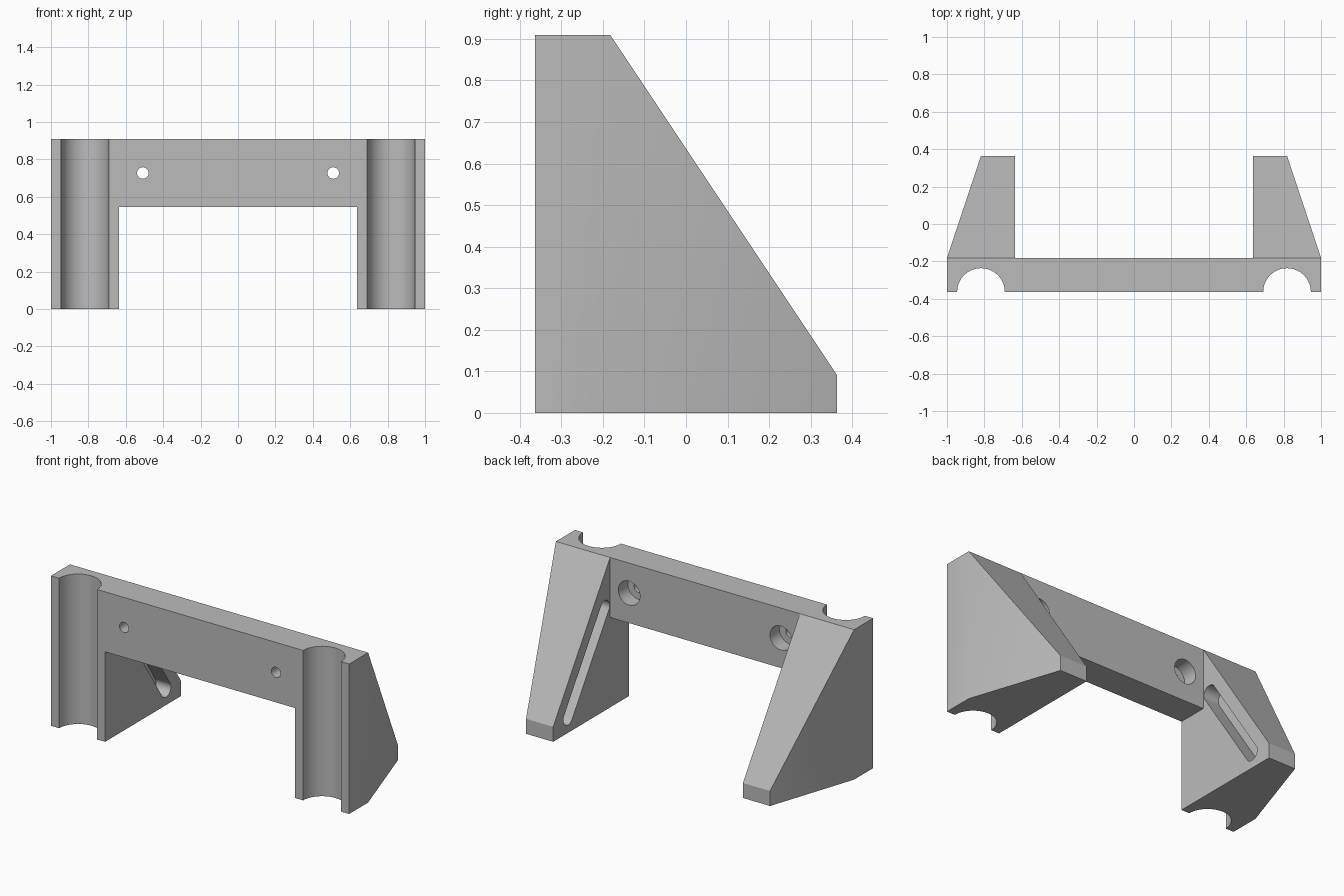
import bpy, bmesh, math
from mathutils import Matrix, Vector

U = 1 / 55                      # one design unit
HALF, INNER, HOLE_X = 55 * U, 35 * U, 28 * U
HEIGHT, BAR_BOTTOM = 50 * U, 30 * U
FRONT, SEAM, BACK = -20 * U, -10 * U, 20 * U

cube = bpy.data.objects.get("Cube")
if cube:
    bpy.data.objects.remove(cube, do_unlink=True)

grey = bpy.data.materials.new("plain grey")
grey.use_nodes = True
COLOUR = (0.5, 0.5, 0.5, 1)
grey.diffuse_color = COLOUR
grey.node_tree.nodes["Principled BSDF"].inputs["Base Color"].default_value = COLOUR


def finish(name, bm):
    bmesh.ops.recalc_face_normals(bm, faces=bm.faces)
    mesh = bpy.data.meshes.new(name)
    bm.to_mesh(mesh)
    bm.free()
    mesh.materials.append(grey)
    obj = bpy.data.objects.new(name, mesh)
    bpy.context.collection.objects.link(obj)
    return obj


def prism(name, points, direction):
    """Extrude a flat outline into a solid."""
    bm = bmesh.new()
    face = bm.faces.new([bm.verts.new(p) for p in points])
    top = bmesh.ops.extrude_face_region(bm, geom=[face])["geom"]
    verts = [g for g in top if isinstance(g, bmesh.types.BMVert)]
    bmesh.ops.translate(bm, verts=verts, vec=direction)
    return finish(name, bm)


def cylinder(name, radius, start, end, sides=64):
    start, end = Vector(start), Vector(end)
    axis = end - start
    turn = axis.to_track_quat("Z", "Y").to_matrix().to_4x4()
    bm = bmesh.new()
    bmesh.ops.create_cone(bm, cap_ends=True, segments=sides, radius1=radius,
                          radius2=radius, depth=axis.length,
                          matrix=Matrix.Translation((start + end) / 2) @ turn)
    return finish(name, bm)


def combine(body, tool, operation):
    bpy.context.view_layer.objects.active = body
    mod = body.modifiers.new(operation.title(), "BOOLEAN")
    mod.operation, mod.solver, mod.object = operation, "EXACT", tool
    bpy.ops.object.modifier_apply(modifier=mod.name)
    bpy.data.objects.remove(tool, do_unlink=True)


def gusset(side):
    """Tapered brace behind each upright."""
    bm = bmesh.new()
    for y, outer, top in ((SEAM, HALF, HEIGHT), (BACK, 45 * U, 5 * U)):
        for x in (INNER, outer):
            for z in (0, top):
                bm.verts.new((side * x, y, z))
    bmesh.ops.convex_hull(bm, input=bm.verts)
    bmesh.ops.dissolve_limit(bm, angle_limit=0.01, verts=bm.verts, edges=bm.edges)
    return finish("gusset", bm)


def slot_cutter(side):
    """Round-ended slot parallel to the sloping edge of the gusset."""
    along = Vector((0, 2, -3)).normalized()
    across = Vector((0, 3, 2)).normalized()
    radius, sides = 2.5 * U, 24
    centre = across * 0.235
    points = []
    for end, sign in ((0.09 - radius, 1), (-0.635 + radius, -1)):
        for i in range(sides + 1):
            a = math.pi * i / sides
            points.append(centre + along * (end + sign * radius * math.sin(a))
                          + across * (sign * radius * math.cos(a)))
    start = Vector((side * (INNER - U), 0, 0))
    return prism("slot_cutter", [p + start for p in points], (side * 6.5 * U, 0, 0))


# Front frame: two uprights joined by a crossbar
outline = [(-HALF, 0), (-INNER, 0), (-INNER, BAR_BOTTOM), (INNER, BAR_BOTTOM),
           (INNER, 0), (HALF, 0), (HALF, HEIGHT), (-HALF, HEIGHT)]
bracket = prism("bracket", [(x, FRONT, z) for x, z in outline], (0, SEAM - FRONT, 0))

for side in (-1, 1):
    combine(bracket, gusset(side), "UNION")
    # Half-round channel down the front of the upright
    x = side * 45 * U
    combine(bracket, cylinder("channel", 7 * U, (x, FRONT, -U), (x, FRONT, HEIGHT + U)),
            "DIFFERENCE")
    # Screw hole with a wide recess behind
    x, z = side * HOLE_X, 40 * U
    combine(bracket, cylinder("hole", 1.7 * U, (x, FRONT - U, z), (x, SEAM + U, z), 32),
            "DIFFERENCE")
    combine(bracket, cylinder("recess", 4 * U, (x, SEAM - 5 * U, z), (x, SEAM + U, z), 48),
            "DIFFERENCE")
    combine(bracket, slot_cutter(side), "DIFFERENCE")

# Smooth the round cuts, keep the flat faces crisp
bpy.ops.object.select_all(action="DESELECT")
bracket.select_set(True)
bpy.context.view_layer.objects.active = bracket
bpy.ops.object.shade_smooth_by_angle(angle=math.radians(25))
